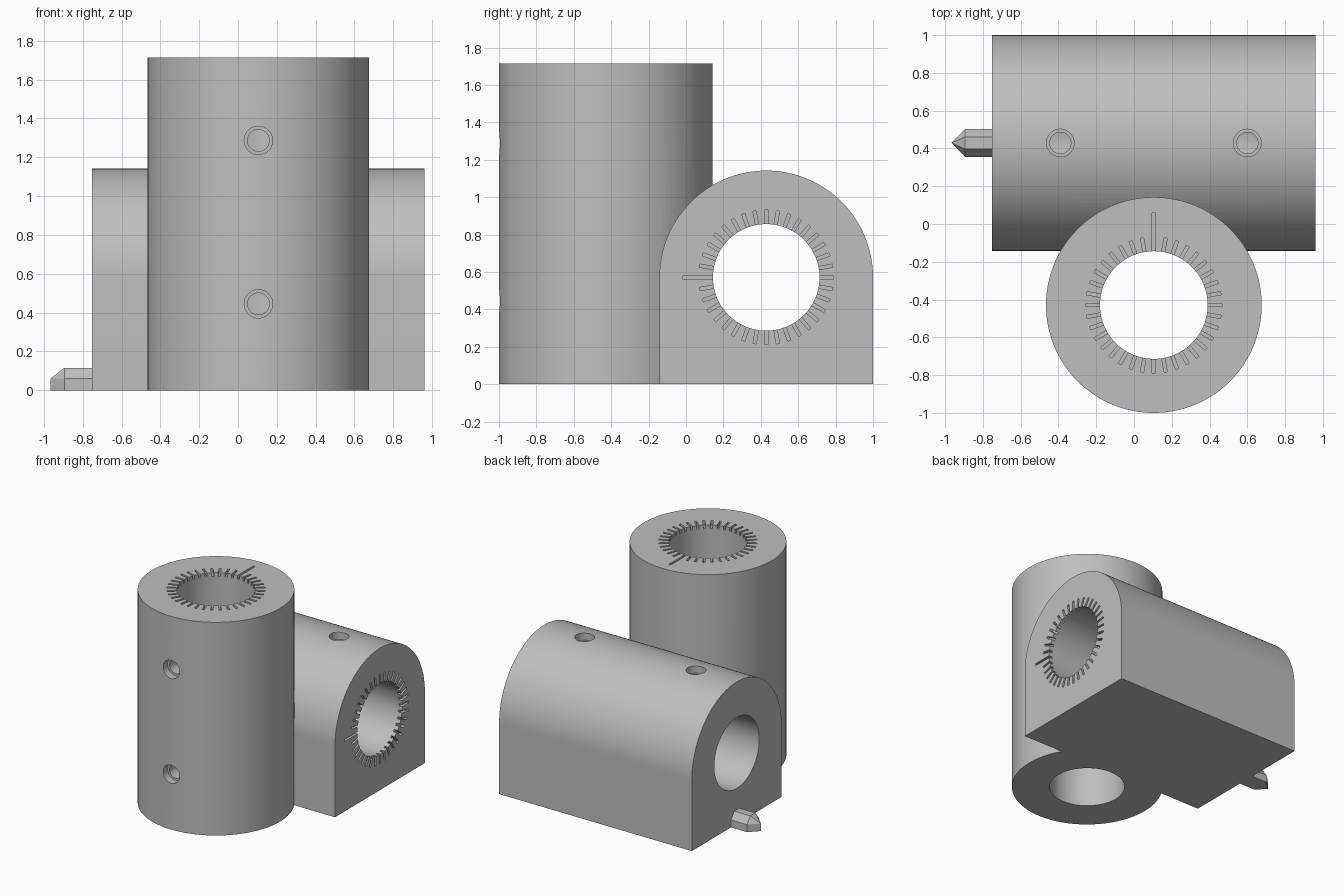
import bpy, bmesh, math
from mathutils import Matrix, Vector

if "Cube" in bpy.data.objects:
    bpy.data.objects.remove(bpy.data.objects["Cube"])

CX, CY = 0.105, 0.429        # shared middle in x, axis offset in y
R, BORE, LENGTH = 0.571, 0.285, 1.714
X0, X1 = CX - LENGTH / 2, CX + LENGTH / 2

grey = bpy.data.materials.new("light_grey")
grey.use_nodes = True
grey.diffuse_color = (0.52, 0.52, 0.52, 1)
grey.node_tree.nodes["Principled BSDF"].inputs["Base Color"].default_value = grey.diffuse_color


def make(name, bm):
    bmesh.ops.recalc_face_normals(bm, faces=bm.faces[:])
    mesh = bpy.data.meshes.new(name)
    bm.to_mesh(mesh)
    bm.free()
    mesh.materials.append(grey)
    obj = bpy.data.objects.new(name, mesh)
    bpy.context.collection.objects.link(obj)
    return obj


def activate(obj):
    bpy.ops.object.select_all(action="DESELECT")
    obj.select_set(True)
    bpy.context.view_layer.objects.active = obj


def rod(bm, start, end, radius, sides):
    a, b = Vector(start), Vector(end)
    turn = (b - a).to_track_quat("Z", "Y").to_matrix().to_4x4()
    bmesh.ops.create_cone(bm, cap_ends=True, segments=sides, radius1=radius, radius2=radius,
                          depth=(b - a).length, matrix=Matrix.Translation((a + b) / 2) @ turn)


def combine(target, other, operation):
    mod = target.modifiers.new(operation, "BOOLEAN")
    mod.operation, mod.solver, mod.object = operation, "EXACT", other
    activate(target)
    bpy.ops.object.modifier_apply(modifier=mod.name)
    bpy.data.objects.remove(other)


# Upright cylinder
bm = bmesh.new()
rod(bm, (CX, -CY, 0), (CX, -CY, LENGTH), R, 128)
body = make("tube_holder_body", bm)

# Lying block with a rounded top
bm = bmesh.new()
profile = [(CY + R, 0)]
for i in range(65):
    a = math.pi * i / 64
    profile.append((CY + R * math.cos(a), R + R * math.sin(a)))
profile.append((CY - R, 0))
face = bm.faces.new([bm.verts.new((X0, y, z)) for y, z in profile])
grown = bmesh.ops.extrude_face_region(bm, geom=[face])["geom"]
bmesh.ops.translate(bm, vec=(LENGTH, 0, 0),
                    verts=[g for g in grown if isinstance(g, bmesh.types.BMVert)])
combine(body, make("arched_block", bm), "UNION")

# Main bores
bm = bmesh.new()
rod(bm, (CX, -CY, -0.1), (CX, -CY, LENGTH + 0.1), BORE, 96)
rod(bm, (X0 - 0.1, CY, R), (X1 + 0.1, CY, R), BORE, 96)
combine(body, make("bore_cutter", bm), "DIFFERENCE")

# Screw holes and their wider mouths
for radius, depth in ((0.056, 0.36), (0.073, 0.06)):
    bm = bmesh.new()
    for z in (0.445, 1.287):
        rod(bm, (CX, -CY - R - 0.1, z), (CX, -CY - R + depth, z), radius, 40)
    for x in (CX - 0.495, CX + 0.495):
        rod(bm, (x, CY, 2 * R + 0.1), (x, CY, 2 * R - depth), radius, 40)
    combine(body, make("screw_hole_cutter", bm), "DIFFERENCE")

# Dial slots around one end of each bore, the first one long
bm = bmesh.new()
upright = Matrix.Translation((CX, -CY, LENGTH)) @ Matrix.Rotation(math.pi / 2, 4, "Z")
lying = Matrix(((0, 0, 1, X1), (-1, 0, 0, CY), (0, -1, 0, R), (0, 0, 0, 1)))
for frame, long_end in ((upright, 0.486), (lying, 0.447)):
    for k in range(36):
        inner, outer = BORE - 0.02, 0.36 if k else long_end
        place = (Matrix.Rotation(math.radians(10 * k), 4, "Z")
                 @ Matrix.Translation(((inner + outer) / 2, 0, 0))
                 @ Matrix.Diagonal((outer - inner, 0.017, 0.06, 1)))
        bmesh.ops.create_cube(bm, size=1, matrix=frame @ place)
combine(body, make("slot_cutter", bm), "DIFFERENCE")

activate(body)
bpy.ops.object.shade_smooth_by_angle(angle=math.radians(30))

# Pointer at the foot of the plain end
bm = bmesh.new()
for x in (X0, -0.895):
    for side in (-1, 1):
        for half, z in ((0.073, 0), (0.073, 0.06), (0.032, 0.115)):
            bm.verts.new((x, CY + side * half, z))
for z in (0, 0.06):
    bm.verts.new((-0.966, CY, z))
bmesh.ops.convex_hull(bm, input=bm.verts[:])
bmesh.ops.dissolve_limit(bm, angle_limit=0.01, verts=bm.verts[:], edges=bm.edges[:])
make("pointer", bm)
